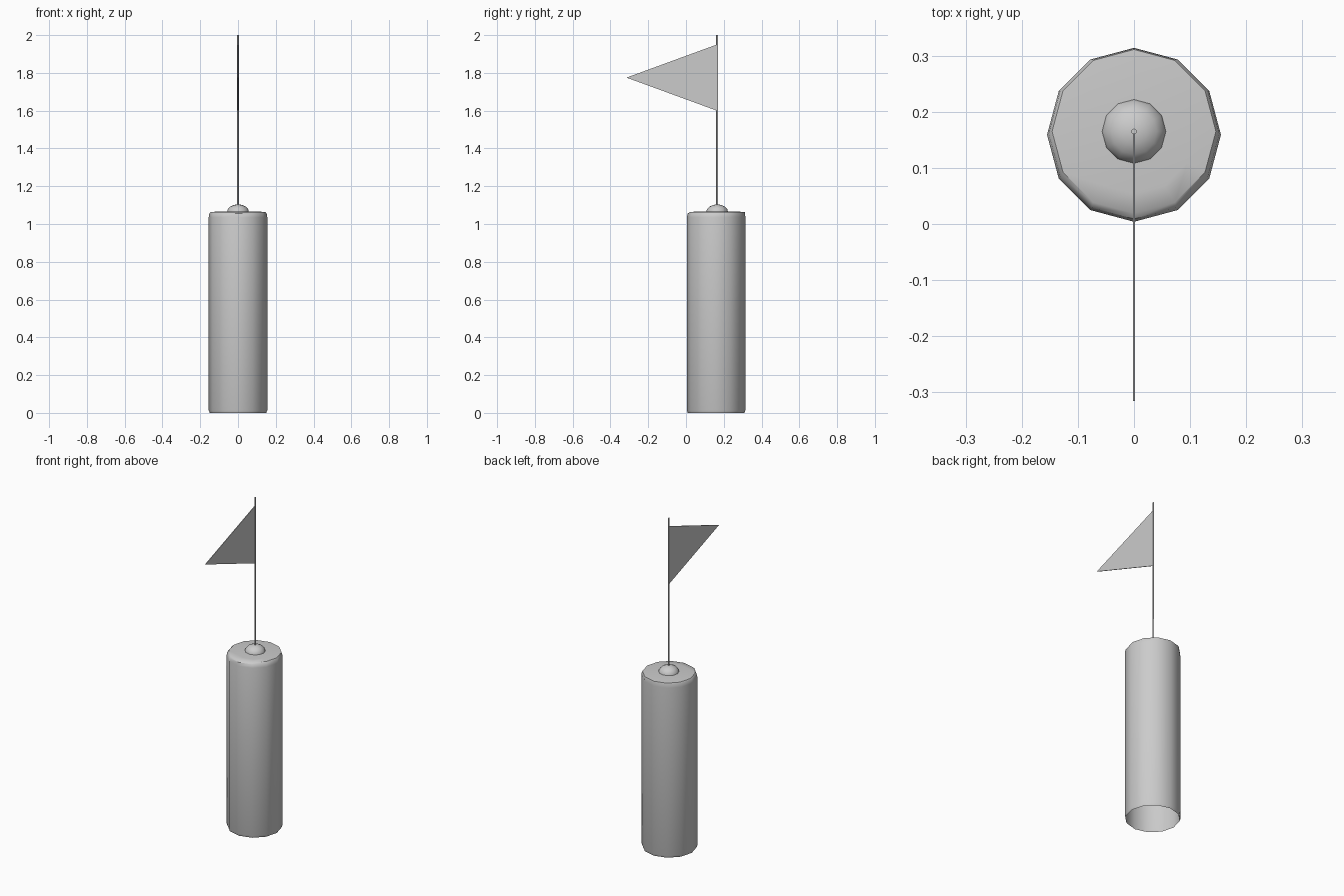
import bpy, bmesh, math
from mathutils import Vector

cube = bpy.data.objects.get("Cube")
if cube:
    bpy.data.objects.remove(cube, do_unlink=True)

grey = bpy.data.materials.new("light grey")
grey.use_nodes = True
GREY = (0.6, 0.6, 0.6, 1)
grey.diffuse_color = GREY
grey.node_tree.nodes["Principled BSDF"].inputs["Base Color"].default_value = GREY


def finish(name, bm, angle=None):
    bmesh.ops.remove_doubles(bm, verts=bm.verts, dist=0.0001)
    bmesh.ops.recalc_face_normals(bm, faces=bm.faces)
    mesh = bpy.data.meshes.new(name)
    bm.to_mesh(mesh)
    bm.free()
    mesh.materials.append(grey)
    obj = bpy.data.objects.new(name, mesh)
    bpy.context.collection.objects.link(obj)
    if angle:
        bpy.ops.object.select_all(action='DESELECT')
        obj.select_set(True)
        bpy.context.view_layer.objects.active = obj
        bpy.ops.object.shade_smooth_by_angle(angle=math.radians(angle))
    return obj


def lathe(name, profile, y, sides=12, angle=35):
    """Spin (radius, height, y shift) points around a vertical axis at y."""
    bm = bmesh.new()
    rings = []
    for r, z, dy in profile:
        rings.append([bm.verts.new((r * math.cos(a), y + dy + r * math.sin(a), z))
                      for a in (math.tau * i / sides for i in range(sides))])
    for low, high in zip(rings, rings[1:]):
        for i in range(sides):
            j = (i + 1) % sides
            bm.faces.new((low[i], low[j], high[j], high[i]))
    return finish(name, bm, angle)


# Hollow body, open underneath, with a slightly rounded lid
lathe("body", [(0.150, 0, 0), (0.155, 0.014, 0), (0.155, 1.035, 0),
               (0.152, 1.055, 0.002), (0.146, 1.063, 0.006),
               (0.11, 1.066, 0.005), (0, 1.068, 0.005)], 0.159)

# Domed knob on the lid
R = 0.058
dome = [(R * math.cos(t), 1.063 + 0.041 * math.sin(t), 0)
        for t in (math.pi / 2 * i / 4 for i in range(5))]
lathe("knob", [(R, 1.055, 0)] + dome, 0.165)

# Flag pole
lathe("pole", [(0, 1.09, 0), (0.005, 1.09, 0), (0.005, 2, 0), (0, 2, 0)], 0.165, 8, 50)

# Triangular pennant pointing forward
bm = bmesh.new()
corners = [(0.163, 1.95), (0.163, 1.60), (-0.315, 1.775)]
face = bm.faces.new([bm.verts.new((-0.002, y, z)) for y, z in corners])
extruded = bmesh.ops.extrude_face_region(bm, geom=[face])["geom"]
bmesh.ops.translate(bm, vec=Vector((0.004, 0, 0)),
                    verts=[v for v in extruded if isinstance(v, bmesh.types.BMVert)])
if not face.is_valid or len(bm.faces) < 5:
    bm.faces.new([v for v in bm.verts if v.co.x < 0])
finish("flag", bm)
